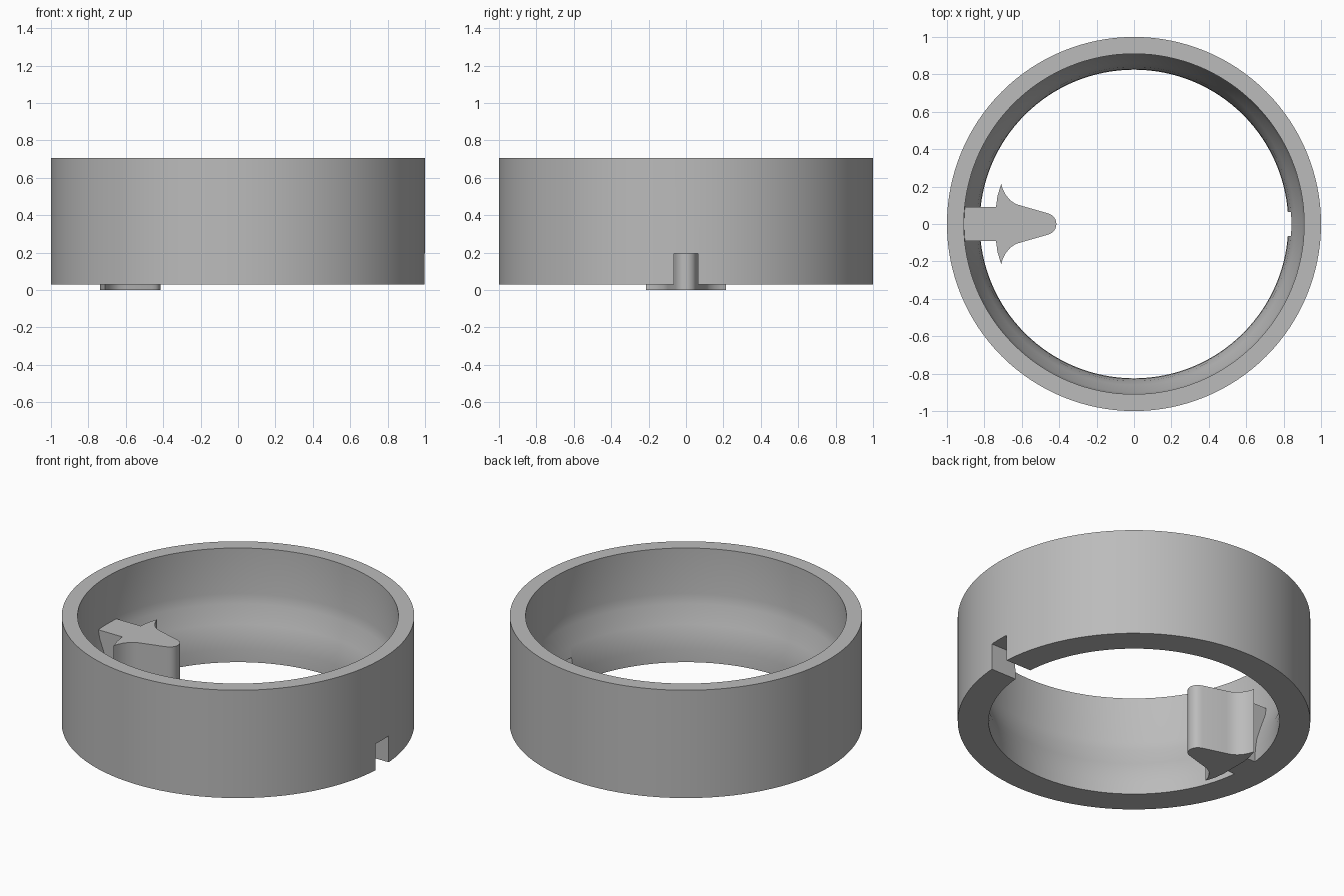
import bpy, bmesh, math
from mathutils import Matrix, Vector

cube = bpy.data.objects.get("Cube")
if cube:
    bpy.data.objects.remove(cube, do_unlink=True)

grey = bpy.data.materials.new("plain grey")
grey.use_nodes = True
colour = (0.5, 0.5, 0.5, 1)
grey.diffuse_color = colour
grey.node_tree.nodes["Principled BSDF"].inputs["Base Color"].default_value = colour


def make_object(name, bm):
    bmesh.ops.recalc_face_normals(bm, faces=bm.faces)
    mesh = bpy.data.meshes.new(name)
    bm.to_mesh(mesh)
    bm.free()
    mesh.materials.append(grey)
    obj = bpy.data.objects.new(name, mesh)
    bpy.context.collection.objects.link(obj)
    return obj


def smooth(obj):
    bpy.ops.object.select_all(action='DESELECT')
    obj.select_set(True)
    bpy.context.view_layer.objects.active = obj
    bpy.ops.object.shade_smooth_by_angle(angle=math.radians(35))


def prism(name, outline, bottom, top):
    bm = bmesh.new()
    face = bm.faces.new([bm.verts.new((x, y, bottom)) for x, y in outline])
    side = bmesh.ops.extrude_face_region(bm, geom=[face])["geom"]
    moved = [v for v in side if isinstance(v, bmesh.types.BMVert)]
    bmesh.ops.translate(bm, verts=moved, vec=(0, 0, top - bottom))
    return make_object(name, bm)


def lathe(name, profile, steps):
    bm = bmesh.new()
    rings = []
    for i in range(steps):
        turn = Matrix.Rotation(math.tau * i / steps, 3, 'Z')
        rings.append([bm.verts.new(turn @ Vector((r, 0, z))) for r, z in profile])
    n = len(profile)
    for i, a in enumerate(rings):
        b = rings[(i + 1) % steps]
        for j in range(n):
            k = (j + 1) % n
            bm.faces.new((a[j], b[j], b[k], a[k]))
    return make_object(name, bm)


# Ring: straight outside, bore narrowing towards the bottom
base, rim = 0.03, 0.705
ring = lathe("ring", [(1, base), (1, rim), (0.91, rim), (0.91, 0.42), (0.9, 0.36),
                      (0.86, 0.25), (0.84, 0.19), (0.828, 0.11), (0.825, base)], 128)

# Notch cut through the lower edge of the wall
bm = bmesh.new()
bmesh.ops.create_cube(bm, size=1, matrix=Matrix.Translation((0.95, 0, 0.095))
                      @ Matrix.Diagonal((0.5, 0.13, 0.2, 1)))
cutter = make_object("notch_cutter", bm)
cutter.hide_render = True
cut = ring.modifiers.new("notch", 'BOOLEAN')
cut.operation = 'DIFFERENCE'
cut.solver = 'EXACT'
cut.object = cutter
bpy.context.view_layer.objects.active = ring
bpy.ops.object.modifier_apply(modifier=cut.name)
bpy.data.objects.remove(cutter, do_unlink=True)
smooth(ring)

# Pointer head: half outline from back to nose, mirrored across the x axis
half = [(-0.738, 0.09), (-0.73, 0.15), (-0.71, 0.215), (-0.701, 0.185), (-0.685, 0.155),
        (-0.66, 0.125), (-0.632, 0.107), (-0.6, 0.097), (-0.46, 0.057)]
nose = [(-0.465 + 0.05 * math.cos(a), 0.055 * math.sin(a))
        for a in (math.radians(d) for d in range(75, -76, -15))]
outline = half + nose + [(x, -y) for x, y in reversed(half)]
smooth(prism("pointer_head", outline, 0, 0.41))

# Arm joining the head to the wall
prism("pointer_arm", [(-0.91, -0.09), (-0.73, -0.09), (-0.73, 0.09), (-0.91, 0.09)],
      base, 0.41)
